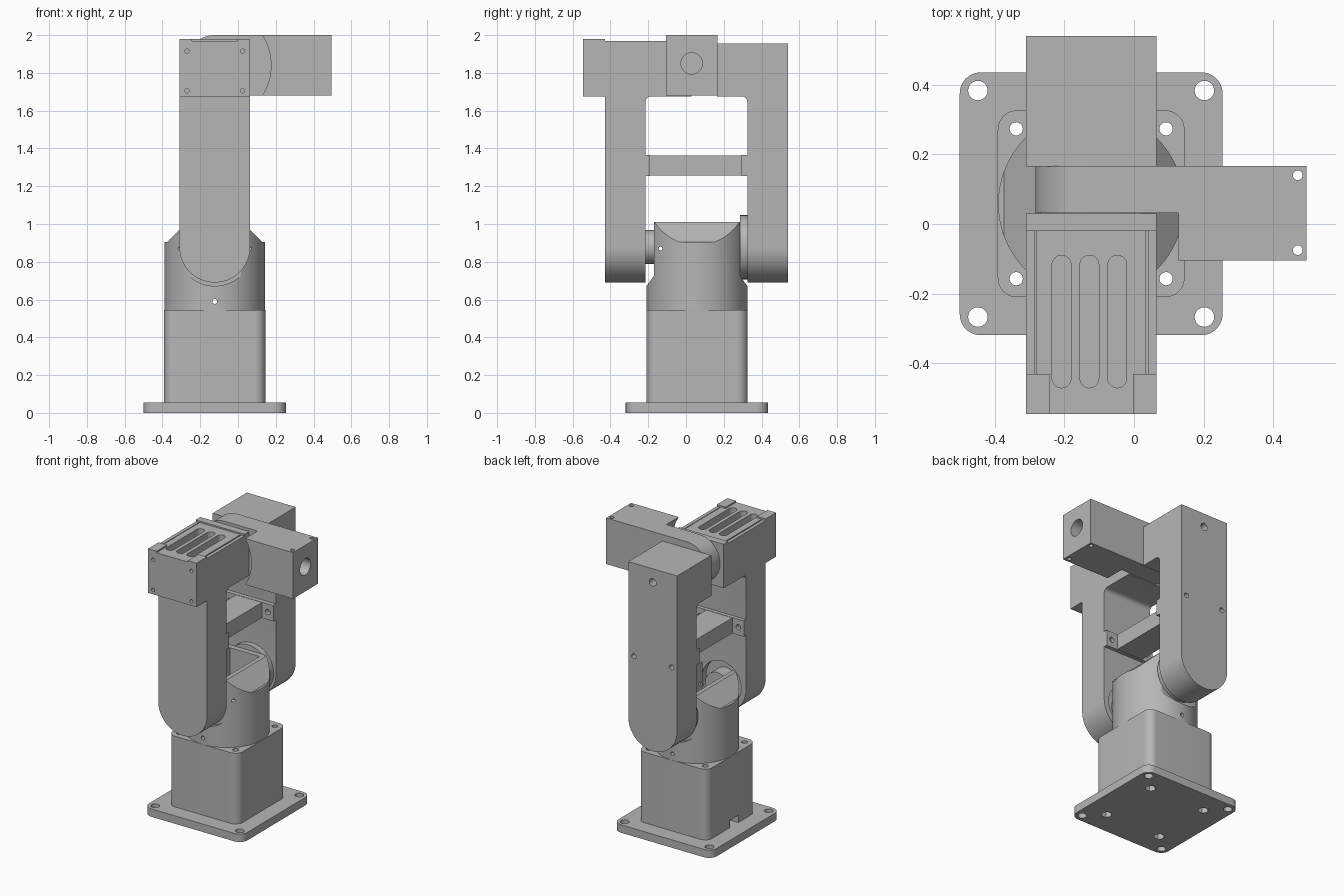
import bpy, bmesh, math

cube = bpy.data.objects.get("Cube")
if cube:
    bpy.data.objects.remove(cube, do_unlink=True)

grey = bpy.data.materials.new("machined grey")
grey.use_nodes = True
grey.diffuse_color = (0.47, 0.47, 0.47, 1)
grey.node_tree.nodes["Principled BSDF"].inputs["Base Color"].default_value = grey.diffuse_color

CX, CY = -0.123, 0.058      # turntable axis
HALF = 0.187                # arm half width
PIVOT = 0.877               # shoulder height
ELBOW = 1.84                # elbow height


def circle(u, v, r, n=32):
    return [(u + r * math.cos(2 * math.pi * i / n), v + r * math.sin(2 * math.pi * i / n)) for i in range(n)]


def rounded(u0, v0, u1, v1, radii=(0, 0, 0, 0), n=12):
    """Rectangle outline; radii start at the lower left, anticlockwise."""
    if not isinstance(radii, tuple):
        radii = (radii,) * 4
    corners = [(u0, v0, 1, 1), (u1, v0, -1, 1), (u1, v1, -1, -1), (u0, v1, 1, -1)]
    pts = []
    for k, ((u, v, su, sv), r) in enumerate(zip(corners, radii)):
        if r == 0:
            pts.append((u, v))
            continue
        for i in range(n + 1):
            a = math.pi * (1 + k / 2) + math.pi / 2 * i / n
            pts.append((u + su * r + r * math.cos(a), v + sv * r + r * math.sin(a)))
    return pts


def prism(name, pts, axis, lo, hi):
    """Extrude an outline along an axis."""
    place = {"x": lambda u, v, t: (t, u, v), "y": lambda u, v, t: (u, t, v), "z": lambda u, v, t: (u, v, t)}[axis]
    bm = bmesh.new()
    ends = [[bm.verts.new(place(u, v, t)) for u, v in pts] for t in (lo, hi)]
    for ring in ends:
        bm.faces.new(ring)
    n = len(pts)
    for i in range(n):
        j = (i + 1) % n
        bm.faces.new((ends[0][i], ends[0][j], ends[1][j], ends[1][i]))
    bmesh.ops.remove_doubles(bm, verts=bm.verts, dist=1e-5)
    bmesh.ops.recalc_face_normals(bm, faces=bm.faces)
    mesh = bpy.data.meshes.new(name)
    bm.to_mesh(mesh)
    bm.free()
    mesh.materials.append(grey)
    ob = bpy.data.objects.new(name, mesh)
    bpy.context.collection.objects.link(ob)
    return ob


def combine(ob, tools, how="DIFFERENCE"):
    """Apply boolean tools to a part, then discard them."""
    bpy.context.view_layer.objects.active = ob
    for tool in tools:
        mod = ob.modifiers.new("cut", "BOOLEAN")
        mod.operation, mod.solver, mod.object = how, "EXACT", tool
        bpy.ops.object.modifier_apply(modifier=mod.name)
        bpy.data.objects.remove(tool, do_unlink=True)
    return ob


def box(name, x, y, z):
    return prism(name, rounded(x[0], y[0], x[1], y[1]), "z", *z)


def hole(u, v, r, axis, lo, hi, n=24):
    return prism("hole", circle(u, v, r, n), axis, lo, hi)


def square(d):
    return [(CX + sx * d, CY + sy * d) for sx in (-1, 1) for sy in (-1, 1)]


# Base plate and pedestal
plate = prism("base_plate", rounded(CX - .377, CY - .377, CX + .377, CY + .377, .06), "z", 0, .055)
combine(plate, [hole(x, y, .028, "z", -.1, .2) for x, y in square(.325)])
combine(plate, [hole(x, y, .035, "z", -.1, .2, 6) for x, y in square(.215)])
pedestal = prism("pedestal", rounded(CX - .268, CY - .268, CX + .268, CY + .268, .055), "z", .055, .545)
combine(pedestal, [hole(x, y, .019, "z", -.1, .7) for x, y in square(.215)])
combine(pedestal, [box("cable_notch", (-.5, -.33), (-.015, .075), (0, .105))])

# Turret: sloped shoulders, servo pocket and clearance for both arms
turret = prism("turret", circle(CX, CY, .267, 96), "z", .545, 1.01)
for s in (-1, 1):
    slope = [(CX + s * a, b) for a, b in ((.14, 1.015), (.25, .905), (.4, .905), (.4, 1.2), (.14, 1.2))]
    combine(turret, [prism("slope", slope, "y", -1, 1)])
cuts = [box("servo_pocket", (CX - .115, CX + .115), (-.4, .25), (.74, 1.2)),
        prism("front_clearance", circle(CX, PIVOT, .205, 64), "y", -.5, -.17),
        prism("back_clearance", circle(CX, PIVOT, .205, 64), "y", .287, .6),
        hole(CX, .59, .013, "y", -.4, .5),
        hole(-.135, .87, .01, "x", -.6, .4)]
combine(turret, cuts)


def arm(name, column, head_end, outer, head_z, top):
    """L-shaped side profile with a filleted elbow and a round lower end."""
    inner, s = column, 1 if head_end > column else -1
    r = .03
    fillet = [(inner + s * r * (1 - math.cos(a)), head_z - r * (1 - math.sin(a)))
              for a in [math.pi / 2 * i / 6 for i in range(7)]]
    ledge = -.43 if s > 0 else outer
    side = [(ledge, .6), (inner, .6)] + fillet + [(head_end, head_z), (head_end, top), (outer, top)]
    if ledge != outer:
        side += [(outer, head_z), (ledge, head_z)]
    body = prism(name, side, "x", CX - HALF, CX + HALF)
    front = rounded(CX - HALF, PIVOT - HALF, CX + HALF, 2.2, (HALF - .0001, HALF - .0001, 0, 0), 20)
    return combine(body, [prism("outline", front, "y", -1, 1)], "INTERSECT")


# Front arm with its bearing recess and head screw holes
front_arm = arm("front_arm", -.215, .03, -.545, 1.675, 1.955)
combine(front_arm, [prism("bearing_recess", circle(CX, PIVOT, .15, 48), "y", -.26, 0)])
combine(front_arm, [hole(CX + s * .147, z, .012, "y", -.7, -.5) for s in (-1, 1) for z in (1.705, 1.915)])

# Back arm with bolt holes on its outer face
back_arm = arm("back_arm", .325, .165, .54, 1.675, 1.955)
combine(back_arm, [hole(CX, 1.86, .026, "y", .46, .7)])
combine(back_arm, [hole(CX + s * .145, 1.31, .017, "y", .46, .7) for s in (-1, 1)])

# Shoulder hubs
prism("front_hub", circle(CX, PIVOT, .09, 48), "y", -.262, -.165)
prism("back_hub", circle(CX, PIVOT, .17, 48), "y", .286, .326)

# Vented cover on the front head
cover = box("vented_cover", (CX - .157, CX + .157), (-.50, -.02), (1.95, 1.97))
for ob in (cover, front_arm):
    slots = []
    for i in (-1, 0, 1):
        x = CX - .005 + i * .08
        slots.append(prism("vent", rounded(x - .027, -.47, x + .027, -.09, .0269), "z", 1.9, 2.1))
    combine(ob, slots)
box("cover_back_rail", (CX - HALF, CX + HALF), (-.02, .03), (1.95, 1.98))
for s, side in ((-1, "right"), (1, "left")):
    edge = sorted((CX + s * HALF, CX + s * .12))
    box(side + "_cover_corner", edge, (-.545, -.43), (1.95, 1.98))
    edge = sorted((CX + s * HALF, CX + s * .163))
    box(side + "_cover_rail", edge, (-.43, -.02), (1.95, 1.968))
box("cover_front_lip", (CX - .12, CX + .12), (-.545, -.43), (1.95, 1.97))
combine(bpy.data.objects["cover_front_lip"],
        [prism("vent", rounded(CX - .005 + i * .08 - .027, -.47, CX - .005 + i * .08 + .027, -.09, .0269),
               "z", 1.9, 2.1) for i in (-1, 0, 1)])

# Cross brace with bolted end flanges
box("cross_brace", (CX - .1, CX + .1), (-.2, .31), (1.257, 1.363))
for name, lo, hi in (("front_flange", -.216, -.19), ("back_flange", .295, .326)):
    flange = box(name, (CX - HALF, CX + HALF), (lo, hi), (1.255, 1.365))
    combine(flange, [hole(CX + s * .145, 1.31, .018, "y", lo - .1, hi + .1) for s in (-1, 1)])

# Forearm: round elbow end, stepped clear of the front head
forearm = prism("forearm", rounded(CX - .16, 1.68, .495, 2.0, (.1599, 0, 0, .1599), 20), "y", -.105, .167)
combine(forearm, [prism("elbow_clearance", circle(CX, ELBOW, .298, 96), "y", -.4, .031),
                  hole(.03, 1.85, .057, "x", .40, .6, 32),
                  hole(.47, .14, .014, "z", 1.5, 2.2),
                  hole(.47, -.075, .014, "z", 1.5, 2.2)])

# Smooth curved walls, keep edges crisp
for ob in bpy.context.collection.objects:
    if ob.type == "MESH" and grey.name in ob.data.materials:
        bpy.ops.object.select_all(action="DESELECT")
        ob.select_set(True)
        bpy.context.view_layer.objects.active = ob
        bpy.ops.object.shade_smooth_by_angle(angle=math.radians(25))
